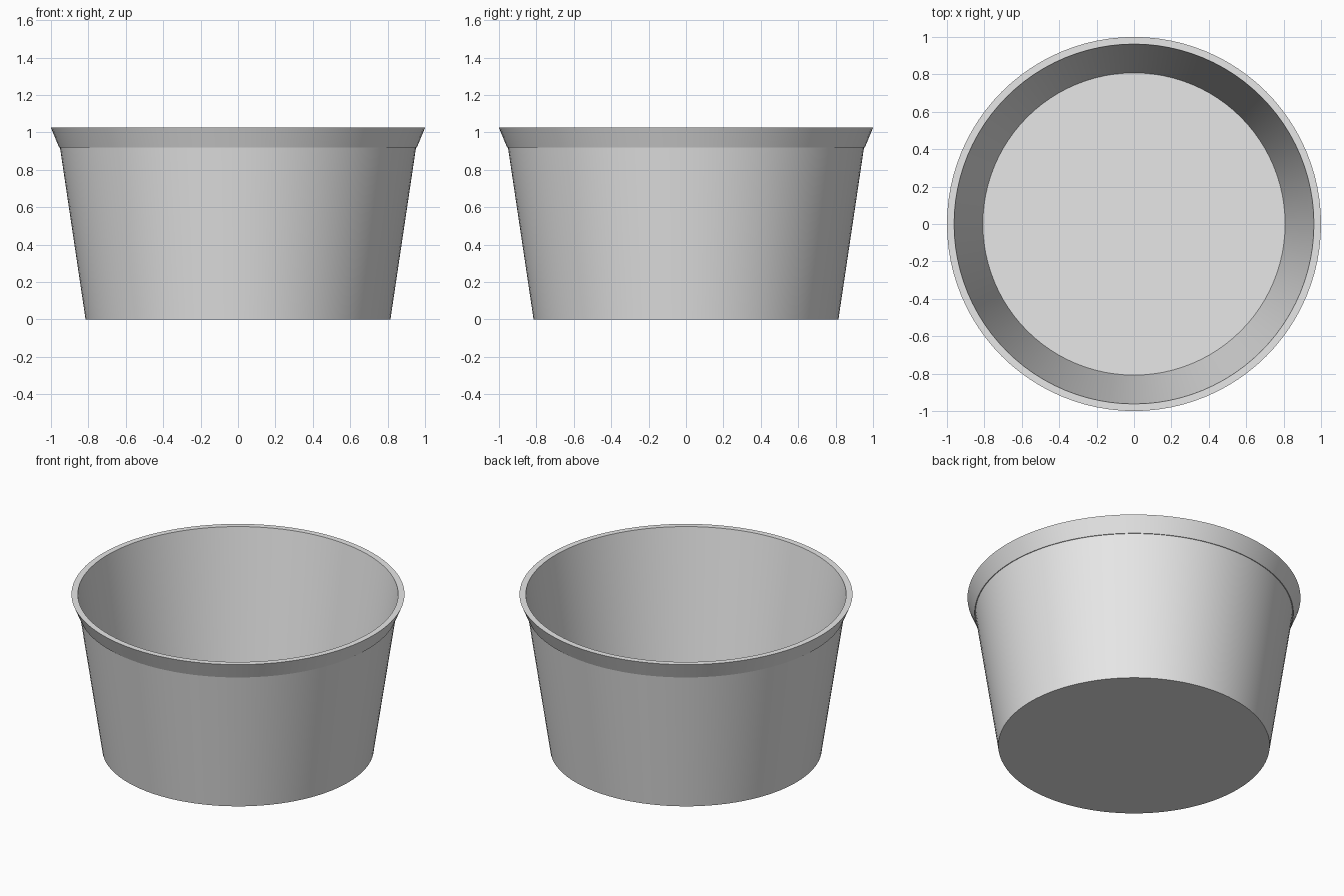
import bpy
import bmesh
from math import radians, tau
from mathutils import Vector

SEGMENTS = 96

cube = bpy.data.objects.get("Cube")
if cube:
    bpy.data.objects.remove(cube, do_unlink=True)

# Single plain grey
grey = bpy.data.materials.new("light_grey")
grey.use_nodes = True
colour = (0.8, 0.8, 0.8, 1)
grey.diffuse_color = colour
grey.node_tree.nodes["Principled BSDF"].inputs["Base Color"].default_value = colour


def lathe(name, profile):
    """Revolve a (radius, height) profile around the z axis."""
    bm = bmesh.new()
    verts = [bm.verts.new((r, 0, z)) for r, z in profile]
    edges = [bm.edges.new(pair) for pair in zip(verts, verts[1:])]
    bmesh.ops.spin(bm, geom=verts + edges, cent=Vector(), axis=(0, 0, 1),
                   angle=tau, steps=SEGMENTS)
    bmesh.ops.remove_doubles(bm, verts=bm.verts, dist=0.0005)
    bmesh.ops.recalc_face_normals(bm, faces=bm.faces)
    mesh = bpy.data.meshes.new(name)
    bm.to_mesh(mesh)
    bm.free()
    mesh.materials.append(grey)
    obj = bpy.data.objects.new(name, mesh)
    bpy.context.collection.objects.link(obj)
    bpy.ops.object.select_all(action="DESELECT")
    obj.select_set(True)
    bpy.context.view_layer.objects.active = obj
    bpy.ops.object.shade_smooth_by_angle(angle=radians(12))
    return obj


# Tapered thin-walled tub: underside, outer wall, flared rim, inner wall, floor
lathe("tub", [
    (0, 0), (0.815, 0),
    (0.952, 0.92), (0.957, 0.92),
    (1.0, 1.025), (0.962, 1.025),
    (0.808, 0.015), (0, 0.015),
])
